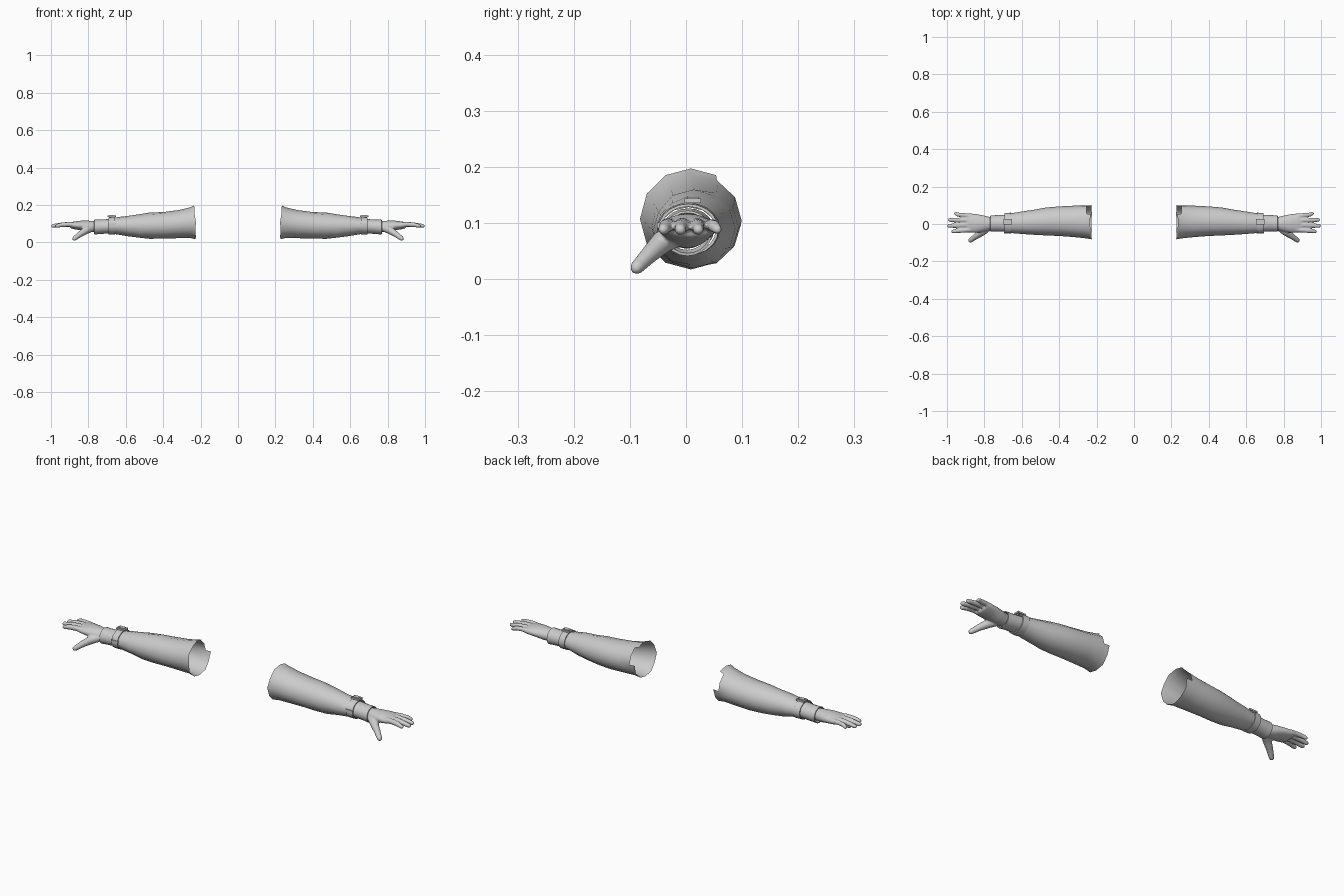
import bpy, bmesh
from math import sin, cos, pi, radians
from mathutils import Vector, Matrix

cube = bpy.data.objects.get("Cube")
if cube:
    bpy.data.objects.remove(cube)

grey = bpy.data.materials.new("light_grey")
grey.use_nodes = True
grey.diffuse_color = (0.6, 0.6, 0.6, 1)
grey.node_tree.nodes["Principled BSDF"].inputs["Base Color"].default_value = grey.diffuse_color


def finish(name, bm, angle=40, remesh=0, solid=0):
    """Turn a bmesh of the left arm into a smooth object mirrored to the right."""
    bmesh.ops.recalc_face_normals(bm, faces=bm.faces)
    mesh = bpy.data.meshes.new(name)
    bm.to_mesh(mesh)
    bm.free()
    mesh.materials.append(grey)
    ob = bpy.data.objects.new(name, mesh)
    bpy.context.collection.objects.link(ob)
    for o in bpy.context.selected_objects:
        o.select_set(False)
    ob.select_set(True)
    bpy.context.view_layer.objects.active = ob
    if remesh:
        mod = ob.modifiers.new("blend", "REMESH")
        mod.mode = "VOXEL"
        mod.voxel_size = remesh
        mod.use_smooth_shade = True
        mod = ob.modifiers.new("relax", "SMOOTH")
        mod.factor, mod.iterations = 0.5, 4
        bpy.ops.object.shade_smooth()
    else:
        bpy.ops.object.shade_smooth_by_angle(angle=radians(angle))
    if solid:
        mod = ob.modifiers.new("thickness", "SOLIDIFY")
        mod.thickness = solid
    mod = ob.modifiers.new("other_arm", "MIRROR")
    mod.use_axis[0] = True
    mod.use_mirror_merge = False
    return ob


def bridge(bm, rings, caps=False):
    n = len(rings[0])
    for a, b in zip(rings, rings[1:]):
        for i in range(n):
            j = (i + 1) % n
            bm.faces.new((a[i], a[j], b[j], b[i]))
    if caps:
        bm.faces.new(rings[0])
        bm.faces.new(rings[-1])


def loft(bm, sections, sides, caps=False):
    """Rings along x, each given as x, front y, back y, bottom z, top z."""
    rings = []
    for x, y0, y1, z0, z1 in sections:
        ring = []
        for i in range(sides):
            a = 2 * pi * i / sides
            ring.append(bm.verts.new((x, (y0 + y1) / 2 + cos(a) * (y1 - y0) / 2,
                                      (z0 + z1) / 2 + sin(a) * (z1 - z0) / 2)))
        rings.append(ring)
    bridge(bm, rings, caps)
    return rings


def digit(bm, points, radii):
    """Tapered finger with rounded tip along a path."""
    pts = [Vector(p) for p in points]
    end = (pts[-1] - pts[-2]).normalized()
    r = radii[-1]
    pts += [pts[-1] + end * r * 0.6, pts[-1] + end * r * 0.9]
    radii = list(radii) + [r * 0.75, r * 0.35]
    rings = []
    for k, p in enumerate(pts):
        d = (pts[min(k + 1, len(pts) - 1)] - pts[max(k - 1, 0)]).normalized()
        side = d.cross(Vector((0, 0, 1))).normalized()
        up = side.cross(d)
        rings.append([bm.verts.new(p + (side * cos(t * pi / 6) + up * sin(t * pi / 6)) * radii[k])
                      for t in range(12)])
    bridge(bm, rings, True)


# Open sleeve, wide at the elbow, with a ragged upper edge
bm = bmesh.new()
rings = loft(bm, [
    (0.225, -0.082, 0.099, 0.017, 0.197), (0.255, -0.077, 0.099, 0.023, 0.187),
    (0.32, -0.070, 0.098, 0.022, 0.172), (0.40, -0.064, 0.094, 0.020, 0.163),
    (0.47, -0.061, 0.088, 0.020, 0.158), (0.53, -0.058, 0.077, 0.024, 0.150),
    (0.59, -0.054, 0.068, 0.033, 0.142), (0.64, -0.050, 0.060, 0.042, 0.134),
    (0.675, -0.046, 0.055, 0.047, 0.128)], 12)
for i, v in enumerate(rings[0]):
    v.co.x += 0.008 * max(0, sin(2 * pi * i / 12)) + 0.003 * (i % 2)
for i, ring in enumerate(rings[3:-1]):
    for j, v in enumerate(ring):
        v.co.z += 0.0015 * sin(2.3 * i + 1.7 * j)
torn = [f for f in bm.faces if f.calc_center_median().x < 0.26
        and f.calc_center_median().y > 0.05 and f.calc_center_median().z > 0.11]
bmesh.ops.delete(bm, geom=torn, context="FACES")
finish("sleeve", bm, 50)

# Wrist strap
bm = bmesh.new()
loft(bm, [(0.657, -0.047, 0.056, 0.047, 0.131), (0.657, -0.052, 0.061, 0.042, 0.136),
          (0.692, -0.050, 0.058, 0.042, 0.134), (0.692, -0.045, 0.053, 0.047, 0.129)], 20)
finish("wrist_strap", bm)

# Buckle frame on top and strap end plate at the front
bm = bmesh.new()
for pos, size in [((0.674, 0.012, 0.139), (0.046, 0.03, 0.008)),
                  ((0.674, 0.012, 0.144), (0.030, 0.02, 0.005)),
                  ((0.674, -0.048, 0.096), (0.040, 0.008, 0.010))]:
    bmesh.ops.create_cube(bm, size=1, matrix=Matrix.Translation(pos) @ Matrix.Diagonal((*size, 1)))
finish("buckle", bm)

# Glove cuff with a turned-in open end
bm = bmesh.new()
loft(bm, [(0.67, -0.042, 0.050, 0.049, 0.126), (0.70, -0.041, 0.049, 0.047, 0.124),
          (0.735, -0.040, 0.047, 0.045, 0.121), (0.768, -0.041, 0.046, 0.041, 0.122),
          (0.769, -0.037, 0.042, 0.046, 0.118), (0.745, -0.032, 0.036, 0.052, 0.112)], 20)
finish("glove_cuff", bm)

# Hand: palm, four fingers and thumb blended together
bm = bmesh.new()
loft(bm, [(0.735, -0.030, 0.034, 0.054, 0.112), (0.77, -0.033, 0.037, 0.054, 0.114),
          (0.80, -0.041, 0.045, 0.056, 0.116), (0.84, -0.047, 0.053, 0.064, 0.116),
          (0.875, -0.047, 0.057, 0.070, 0.112), (0.895, -0.043, 0.056, 0.075, 0.107)], 20, True)
for base, mid, tip, length, r in [(-0.030, -0.036, -0.040, 0.968, 0.0125),
                                  (-0.006, -0.008, -0.010, 0.990, 0.013),
                                  (0.019, 0.021, 0.022, 0.986, 0.0125),
                                  (0.043, 0.050, 0.056, 0.955, 0.011)]:
    digit(bm, [(0.86, base, 0.093), (0.905, (base + mid) / 2, 0.096),
               (0.94, mid, 0.094), (length, tip, 0.088)],
          [r * 1.1, r * 1.05, r, r * 0.8])
digit(bm, [(0.775, -0.015, 0.078), (0.81, -0.042, 0.066), (0.845, -0.066, 0.043),
           (0.875, -0.088, 0.020)], [0.020, 0.021, 0.016, 0.0125])
finish("hand", bm, remesh=0.004)
